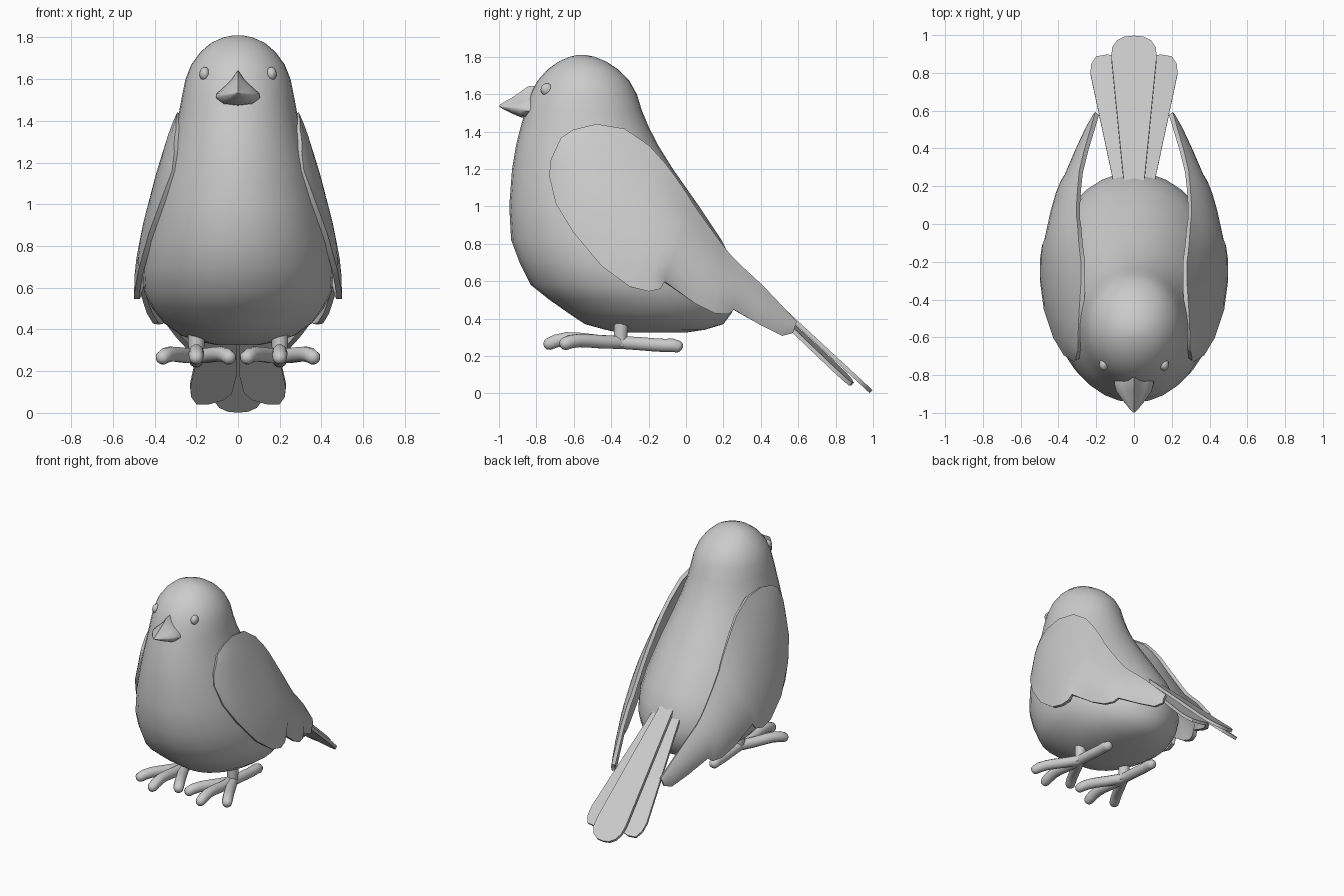
import bpy, bmesh, math
from mathutils import Vector

if "Cube" in bpy.data.objects:
    bpy.data.objects.remove(bpy.data.objects["Cube"])

grey = bpy.data.materials.new("plain_grey")
grey.diffuse_color = (0.6, 0.6, 0.6, 1)
grey.use_nodes = True
grey.node_tree.nodes["Principled BSDF"].inputs["Base Color"].default_value = grey.diffuse_color


def finish(name, bm, angle=40, mirror=False, thickness=0):
    """Turn a bmesh into a smooth shaded object."""
    bmesh.ops.recalc_face_normals(bm, faces=bm.faces)
    mesh = bpy.data.meshes.new(name)
    bm.to_mesh(mesh)
    bm.free()
    ob = bpy.data.objects.new(name, mesh)
    bpy.context.collection.objects.link(ob)
    mesh.materials.append(grey)
    bpy.ops.object.select_all(action='DESELECT')
    ob.select_set(True)
    bpy.context.view_layer.objects.active = ob
    if thickness:
        mod = ob.modifiers.new("thickness", 'SOLIDIFY')
        mod.thickness = thickness
        mod.offset = 0
        bpy.ops.object.modifier_apply(modifier=mod.name)
    if mirror:
        ob.modifiers.new("mirror", 'MIRROR').use_mirror_merge = False
        bpy.ops.object.modifier_apply(modifier="mirror")
    bpy.ops.object.shade_smooth_by_angle(angle=math.radians(angle))
    return ob


def loft(bm, rings, closed=True):
    """Bridge rows of points; closed rows become capped tubes."""
    rows = [[bm.verts.new(p) for p in r] for r in rings]
    n = len(rows[0])
    for a, b in zip(rows, rows[1:]):
        for i in range(n if closed else n - 1):
            j = (i + 1) % n
            bm.faces.new((a[i], a[j], b[j], b[i]))
    if closed:
        bm.faces.new(rows[0])
        bm.faces.new(rows[-1])


def tube(bm, path, sides=10):
    """Round tube along (x, y, z, radius) points."""
    pts = [Vector(p[:3]) for p in path]
    rings = []
    for i, p in enumerate(pts):
        d = (pts[min(i + 1, len(pts) - 1)] - pts[max(i - 1, 0)]).normalized()
        side = d.cross(Vector((0, 0, 1)))
        side = side.normalized() if side.length > 0.1 else Vector((1, 0, 0))
        up = side.cross(d)
        rings.append([p + path[i][3] * (side * math.cos(t) + up * math.sin(t))
                      for t in (math.tau * k / sides for k in range(sides))])
    loft(bm, rings)


# Body and head: height, front y, back y, half width
body_rows = [
    (0.325, -0.36, 0.00, 0.10), (0.34, -0.43, 0.10, 0.18), (0.37, -0.54, 0.20, 0.27),
    (0.43, -0.63, 0.245, 0.355), (0.50, -0.73, 0.27, 0.41), (0.58, -0.83, 0.275, 0.45),
    (0.70, -0.89, 0.25, 0.458), (0.82, -0.935, 0.19, 0.445), (1.00, -0.945, 0.07, 0.405),
    (1.20, -0.93, -0.07, 0.347), (1.32, -0.91, -0.145, 0.312), (1.42, -0.885, -0.197, 0.287),
    (1.51, -0.86, -0.235, 0.27), (1.60, -0.832, -0.263, 0.252), (1.67, -0.795, -0.302, 0.224),
    (1.73, -0.742, -0.36, 0.18), (1.775, -0.68, -0.428, 0.127), (1.80, -0.62, -0.49, 0.07),
    (1.81, -0.58, -0.54, 0.02)]
bm = bmesh.new()
loft(bm, [[(w * math.cos(t), (f + b) / 2 + (b - f) / 2 * math.sin(t), z)
           for t in (math.tau * k / 32 for k in range(32))]
          for z, f, b, w in body_rows])
finish("body", bm, 60)

# Wings: upper edge (y, z, x) and lower edge (y, z, x), shoulder to tip, and bulge
wing_rows = [
    (-.665, 1.36, .285, -.715, 1.25, .295, .004), (-.60, 1.405, .285, -.725, 1.16, .305, .02),
    (-.48, 1.435, .28, -.69, 1.01, .36, .03), (-.33, 1.41, .27, -.60, .86, .415, .04),
    (-.20, 1.32, .27, -.45, .68, .465, .05), (-.12, 1.23, .28, -.30, .57, .485, .055),
    (-.06, 1.15, .285, -.20, .545, .485, .055), (0, 1.06, .29, -.14, .56, .475, .055),
    (.03, 1.01, .295, -.12, .60, .465, .05), (.10, .91, .295, .05, .48, .425, .05),
    (.18, .80, .29, .15, .43, .395, .045), (.23, .735, .285, .22, .425, .37, .037),
    (.28, .685, .28, .25, .45, .35, .03), (.40, .575, .25, .40, .365, .285, .023),
    (.50, .47, .22, .51, .31, .235, .015), (.585, .38, .195, .565, .325, .205, .005)]
bm = bmesh.new()
rows = []
for uy, uz, ux, ly, lz, lx, bulge in wing_rows:
    rows.append([(ux + (lx - ux) * s + bulge * 4 * s * (1 - s),
                  uy + (ly - uy) * s, uz + (lz - uz) * s)
                 for s in (k / 8 for k in range(9))])
loft(bm, rows, closed=False)
finish("wings", bm, 40, mirror=True, thickness=0.026)


# Tail feathers: flat outlines (x, y) laid on a slope
def feather(name, outline, drop, tilt, mirror):
    bm = bmesh.new()
    bm.faces.new([bm.verts.new((x, y, 0.74 - drop - 0.925 * (y - 0.2) - tilt * abs(x)))
                  for x, y in outline])
    finish(name, bm, 30, mirror, 0.022)


half = [(.05, .18), (.12, .88), (.115, .93), (.09, .965), (.05, .985)]
feather("tail_middle_feather", half + [(0, .99)] + [(-x, y) for x, y in half[::-1]],
        0, 0, False)
feather("tail_side_feathers",
        [(.005, .18), (.10, .18), (.23, .79), (.225, .84), (.20, .88), (.14, .89),
         (.07, .88), (.03, .85), (.005, .75)], 0.032, 0.15, True)

# Beak: teardrop section shrinking to the tip, with a sloping ridge
right = [(0, 1.645), (.03, 1.60), (.065, 1.565), (.103, 1.53), (.105, 1.51), (.07, 1.48)]
section = right + [(0, 1.47)] + [(-x, z) for x, z in right[:0:-1]]
bm = bmesh.new()
loft(bm, [[(x * s, y, 1.535 + (z - 1.535) * (top if z > 1.535 else s)) for x, z in section]
          for y, s, top in ((-.78, 1, 1), (-.845, 1, .97), (-.885, .9, .7), (-.93, .6, .42),
                            (-.975, .25, .2), (-.998, .05, .05))])
finish("beak", bm, 50)

# Eyes
bm = bmesh.new()
bmesh.ops.create_uvsphere(bm, u_segments=16, v_segments=10, radius=0.033)
for v in bm.verts:
    v.co = Vector((0.16 + v.co.x * 0.75, -0.744 + v.co.y, 1.625 + v.co.z))
finish("eyes", bm, 60, mirror=True)

# Legs and toes
bm = bmesh.new()
tube(bm, [(.20, -.35, .25, .035), (.20, -.35, .31, .038), (.20, -.345, .42, .042)])
for ex, ey, lift in ((.20, -.76, .02), (.375, -.67, .01), (.03, -.67, .01), (.20, -.02, -.005)):
    path = [(0, 0, .036), (.3, .3, .037), (.55, .9, .037), (.7, 1, .037),
            (.84, .4, .037), (.94, -.3, .034), (.98, -.5, .025), (1, -.6, .008)]
    tube(bm, [(.20 + (ex - .20) * s, -.35 + (ey + .35) * s,
               .272 + lift * max(k, 0) + .03 * min(k, 0) + (min(lift, 0) * s * 3), r)
              for s, k, r in path])
finish("feet", bm, 60, mirror=True)
